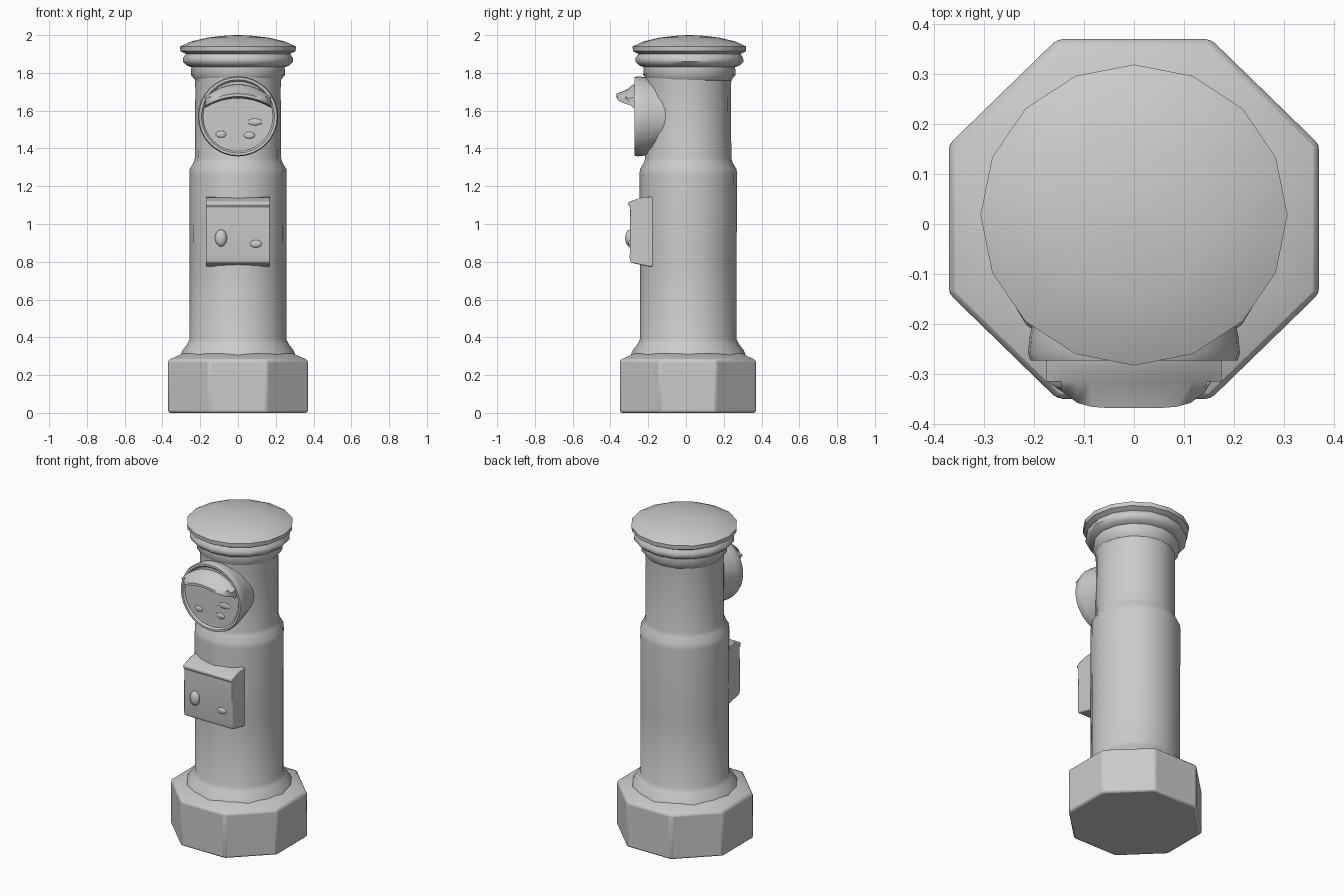
import bpy, bmesh, math
from mathutils import Matrix, Vector

cube = bpy.data.objects.get("Cube")
if cube:
    bpy.data.objects.remove(cube, do_unlink=True)

grey = bpy.data.materials.new("plain_grey")
grey.use_nodes = True
grey.diffuse_color = (0.6, 0.6, 0.6, 1)
grey.node_tree.nodes["Principled BSDF"].inputs["Base Color"].default_value = (0.6, 0.6, 0.6, 1)


def finish(name, bm, bevel=0, angle=40):
    bmesh.ops.recalc_face_normals(bm, faces=bm.faces)
    mesh = bpy.data.meshes.new(name)
    bm.to_mesh(mesh)
    bm.free()
    mesh.materials.append(grey)
    obj = bpy.data.objects.new(name, mesh)
    bpy.context.collection.objects.link(obj)
    if bevel:
        mod = obj.modifiers.new("soft_edges", "BEVEL")
        mod.width, mod.segments, mod.limit_method = bevel, 2, "ANGLE"
    bpy.ops.object.select_all(action="DESELECT")
    obj.select_set(True)
    bpy.context.view_layer.objects.active = obj
    bpy.ops.object.shade_smooth_by_angle(angle=math.radians(angle))
    return obj


def skin(bm, rows, loop=True):
    """Bridge equal rows of points and close both ends."""
    rows = [[bm.verts.new(p) for p in row] for row in rows]
    n = len(rows[0])
    for a, b in zip(rows, rows[1:]):
        for i in range(n if loop else n - 1):
            j = (i + 1) % n
            bm.faces.new((a[i], a[j], b[j], b[i]))
    bm.faces.new(rows[0])
    bm.faces.new(rows[-1])


def lathe(name, profile, sides, turn=0, scale_y=1, matrix=Matrix(), bevel=0, angle=40):
    bm = bmesh.new()
    ring = [turn + math.tau * i / sides for i in range(sides)]
    skin(bm, [[(r * math.cos(a), r * math.sin(a) * scale_y, z) for a in ring]
              for r, z in profile])
    bm.transform(matrix)
    return finish(name, bm, bevel, angle)


def bump(name, place, size):
    bm = bmesh.new()
    bmesh.ops.create_uvsphere(bm, u_segments=12, v_segments=8, radius=1,
                              matrix=Matrix.Translation(place) @ Matrix.Diagonal((*size, 1)))
    return finish(name, bm, angle=80)


# Octagonal plinth with a sloping top
octagon = 1 / math.cos(math.pi / 8)
lathe("plinth", [(0.37 * octagon, 0), (0.37 * octagon, 0.28), (0.29 * octagon, 0.315)],
      8, math.pi / 8, 0.973, Matrix.Translation((0, 0.01, 0)), 0.012, 35)

# Round column: collar, wide lower shaft, shoulder, narrow upper shaft
axis = Matrix.Translation((0, 0.012, 0))
lathe("column", [(0.31, 0.29), (0.295, 0.33), (0.268, 0.365), (0.256, 0.39), (0.256, 0.8),
                 (0.258, 1.26), (0.256, 1.29), (0.235, 1.325), (0.228, 1.35),
                 (0.226, 1.72), (0.23, 1.80)], 16, 0, 1, axis, angle=60)

# Moulded cap with a shallow dome
lathe("cap", [(0.226, 1.76), (0.25, 1.79), (0.247, 1.83), (0.272, 1.84), (0.292, 1.86),
              (0.29, 1.88), (0.276, 1.9), (0.305, 1.915), (0.307, 1.94), (0.25, 1.966),
              (0.16, 1.987), (0.07, 1.997), (0.01, 2.0)], 16, 0, 0.98,
      Matrix.Translation((0, 0.018, 0)), angle=50)

# Round slot housing facing forward, with a rim around a slightly sunken face
forward = Matrix.Translation((0, 0, 1.57)) @ Matrix.Rotation(math.pi / 2, 4, "X")
lathe("slot_housing", [(0.18, -0.02), (0.19, 0.15), (0.208, 0.22), (0.212, 0.258), (0.207, 0.273),
                       (0.194, 0.273), (0.185, 0.262), (0.02, 0.262)], 32, 0, 1, forward, angle=50)

# Arched rain hood over the slot
bm = bmesh.new()
rows = []
for i in range(13):
    t = i / 6 - 1
    arch = 1 - t * t
    x, z = 0.175 * t, 1.632 + 0.048 * arch
    front = -0.29 - 0.078 * (1 - abs(t) ** 5)
    rows.append([(x, -0.255, z - 0.012), (x, -0.285, z - 0.015), (x * 0.97, front, z - 0.005),
                 (x * 0.97, front, z + 0.01), (x, -0.315, z + 0.03), (x, -0.28, z + 0.038 + 0.02 * arch),
                 (x, -0.255, z + 0.04 + 0.02 * arch)])
skin(bm, rows)
finish("rain_hood", bm, angle=50)

# Faint worn relief below the slot
for x, z, w in ((-0.09, 1.475, 0.028), (0.06, 1.47, 0.03), (0.09, 1.54, 0.04)):
    bump("face_relief", (x, -0.262, z), (w, 0.007, 0.018))

# Collection box with a sloping roof, extruded across the width
side = [(-0.10, 0.775), (-0.20, 0.775), (-0.292, 0.795), (-0.298, 0.82), (-0.295, 1.09), (-0.307, 1.1),
        (-0.304, 1.117), (-0.235, 1.14), (-0.10, 1.15)]
bm = bmesh.new()
skin(bm, [[(x, y, z) for y, z in side] for x in (-0.17, 0.17)])
finish("collection_box", bm, 0.006, 35)

# Handle and lock on the box door
bump("door_handle", (-0.09, -0.298, 0.925), (0.032, 0.024, 0.045))
bump("door_lock", (0.095, -0.296, 0.895), (0.032, 0.01, 0.02))
